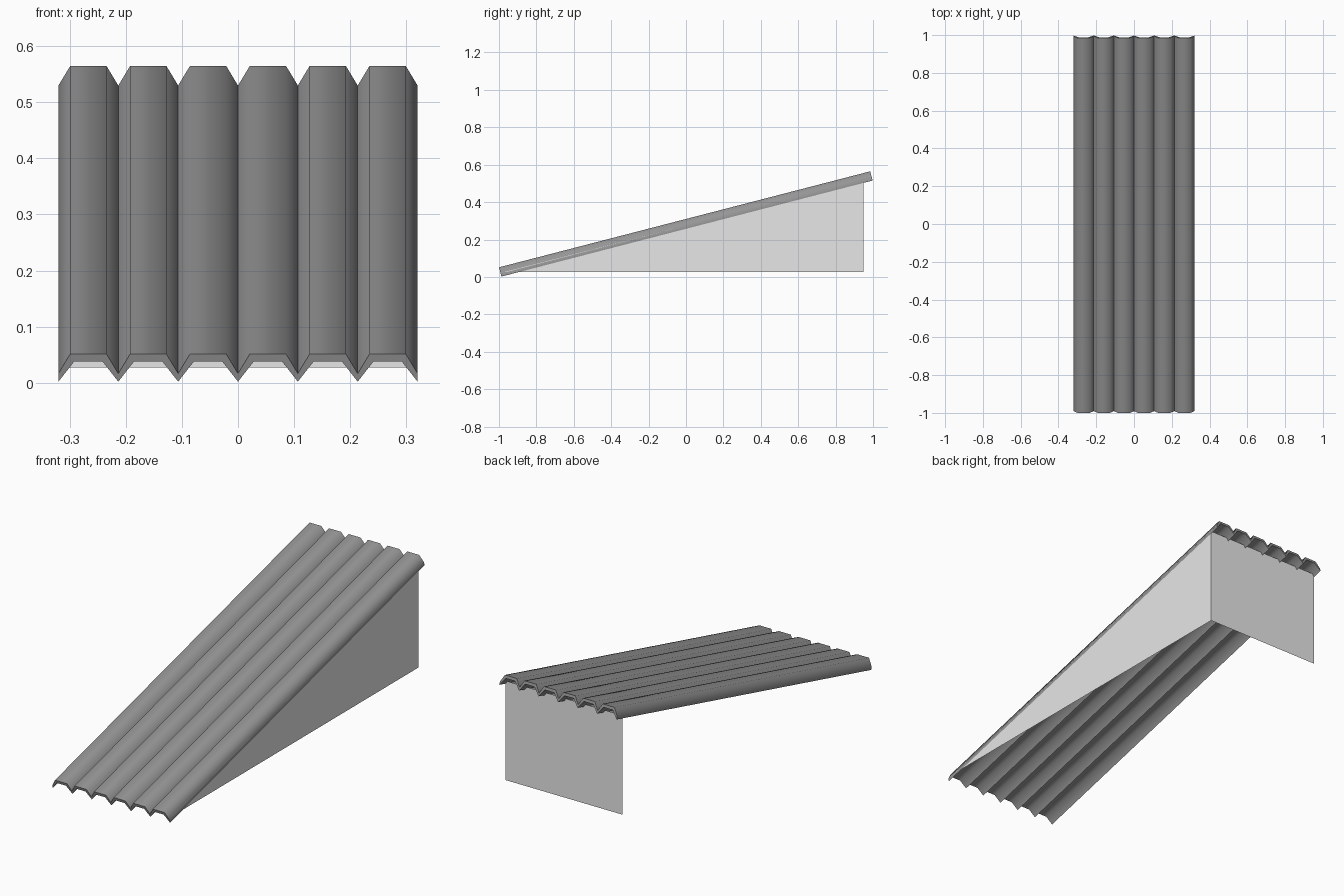
import bpy
import math
from mathutils import Vector

cube = bpy.data.objects.get("Cube")
if cube:
    bpy.data.objects.remove(cube, do_unlink=True)

RIDGES = 6
HALF_WIDTH = 0.32
PITCH = 2 * HALF_WIDTH / RIDGES
SLOPE = math.radians(14.5)
LENGTH = 2.05


def make_material(name, value):
    mat = bpy.data.materials.new(name)
    mat.use_nodes = True
    colour = (value, value, value, 1)
    mat.diffuse_color = colour
    mat.node_tree.nodes["Principled BSDF"].inputs["Base Color"].default_value = colour
    return mat


def make_object(name, verts, faces, mat):
    mesh = bpy.data.meshes.new(name)
    mesh.from_pydata(verts, [], faces)
    mesh.materials.append(mat)
    obj = bpy.data.objects.new(name, mesh)
    bpy.context.collection.objects.link(obj)
    return obj


def ridge_line(inset, drop):
    """Repeated flat-topped ridge, as (x, height) points."""
    points = []
    for i in range(RIDGES):
        x = -HALF_WIDTH + i * PITCH
        points += [(x, 0.015 - drop * 0.015), (x + inset, 0.051 - drop * 0.014),
                   (x + PITCH - inset, 0.051 - drop * 0.014)]
    return points + [(HALF_WIDTH, 0.015 - drop * 0.015)]


roof_grey = make_material("roof grey", 0.3)
wall_grey = make_material("wall light grey", 0.8)

# Corrugated sheet, swept along the slope
upper, lower = ridge_line(0.021, 0), ridge_line(0.028, 1)
section = upper + lower
along = Vector((0, math.cos(SLOPE), math.sin(SLOPE)))
normal = Vector((0, -math.sin(SLOPE), math.cos(SLOPE)))
start = Vector((0, -0.987, 0.002))
verts = [start + along * s + normal * h + Vector((x, 0, 0))
         for s in (0, LENGTH) for x, h in section]
n, m = len(upper), len(section)
faces = []
for i in range(n - 1):
    a, b, c, d = i, i + 1, n + i + 1, n + i
    faces += [(a, b, b + m, a + m), (d, d + m, c + m, c),   # top, underside
              (a, d, c, b), (a + m, b + m, c + m, d + m)]   # end caps
faces += [(0, m, m + n, n), (n - 1, m - 1, 2 * m - 1, m + n - 1)]
roof = make_object("corrugated_roof", verts, faces, roof_grey)
bpy.context.view_layer.objects.active = roof
roof.select_set(True)
bpy.ops.object.shade_smooth_by_angle(angle=math.radians(70))
roof.select_set(False)

# Thin walls below the sheet
BACK, BASE, TOP = 0.95, 0.027, 0.517
make_object("left_side_wall",
            [(0.319, -0.97, BASE), (0.319, BACK, BASE), (0.319, BACK, TOP)],
            [(0, 1, 2)], wall_grey)
make_object("back_wall",
            [(-0.319, BACK, BASE), (-0.319, BACK, TOP),
             (0.319, BACK, TOP), (0.319, BACK, BASE)],
            [(0, 1, 2, 3)], wall_grey)
